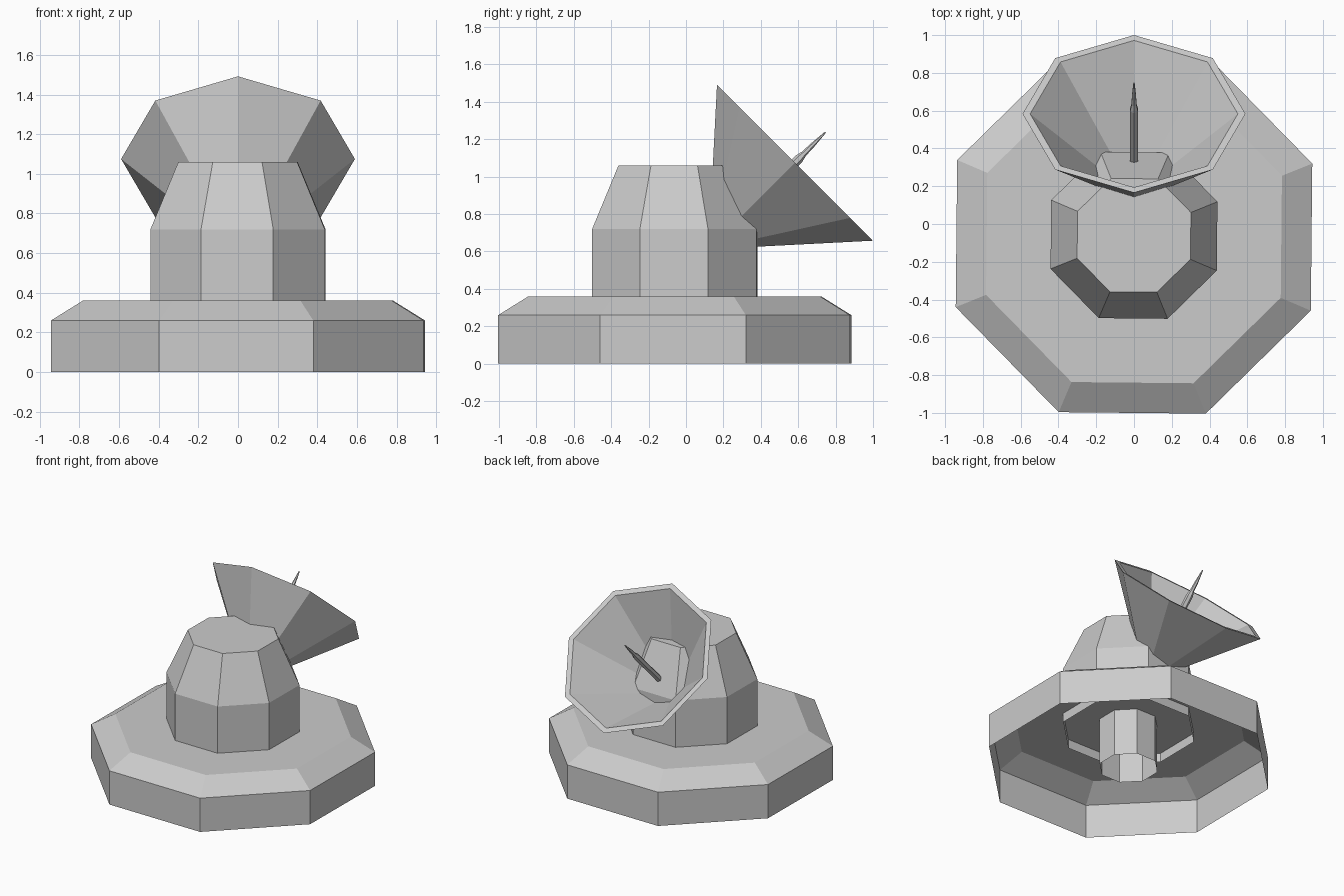
import bpy, bmesh, math
from mathutils import Matrix, Vector

cube = bpy.data.objects.get("Cube")
if cube:
    bpy.data.objects.remove(cube, do_unlink=True)

# One plain grey paint
grey = bpy.data.materials.new("plain_grey")
grey.use_nodes = True
GREY = (0.6, 0.6, 0.6, 1)
grey.diffuse_color = GREY
grey.node_tree.nodes["Principled BSDF"].inputs["Base Color"].default_value = GREY


def lathe(name, profile, matrix, sides=8, turn=0.5, cap_end=False):
    """Turn (radius, height) pairs into a faceted shell around local z."""
    bm = bmesh.new()
    rings = []
    for radius, height in profile:
        ring = []
        for i in range(sides):
            a = math.tau * (i + turn) / sides
            ring.append(bm.verts.new((radius * math.cos(a), radius * math.sin(a), height)))
        rings.append(ring)
    for low, high in zip(rings, rings[1:]):
        for i in range(sides):
            j = (i + 1) % sides
            bm.faces.new((low[i], low[j], high[j], high[i]))
    if cap_end:
        bm.faces.new(rings[-1])
    mesh = bpy.data.meshes.new(name)
    bm.to_mesh(mesh)
    bm.free()
    mesh.materials.append(grey)
    obj = bpy.data.objects.new(name, mesh)
    obj.matrix_world = matrix
    bpy.context.collection.objects.link(obj)
    return obj


# Flat-to-centre distance converted to corner radius
def flat(d):
    return d / math.cos(math.pi / 8)


upright = Matrix.Translation((0, -0.06, 0)) @ Matrix.Rotation(-0.01, 4, "Z")

# Hollow base with bevelled top, open underneath
lathe("base", [(flat(0.94), 0), (flat(0.94), 0.26), (flat(0.78), 0.36)], upright, cap_end=True)

# Tower with tapered crown, its foot reaching just below the base plate
lathe("tower", [(flat(0.44), 0.29), (flat(0.44), 0.72), (flat(0.30), 1.06)], upright, cap_end=True)

# Open pipe under the base
lathe("lower_pipe", [(0.21, 0), (0.21, 0.4)], upright)

# Dish and antenna share an axis tilted up and back
tilted = Matrix.Translation((0, 0.583, 1.075)) @ Matrix.Rotation(math.radians(-45), 4, "X")
lathe("dish", [(0.04, -0.61), (0.59, 0), (0.55, 0), (0.04, -0.565)], tilted, turn=0, cap_end=True)
lathe("antenna", [(0.024, -0.4), (0.024, 0.03), (0.015, 0.07), (0.013, 0.13), (0.004, 0.23)],
      tilted, sides=6, cap_end=True)
